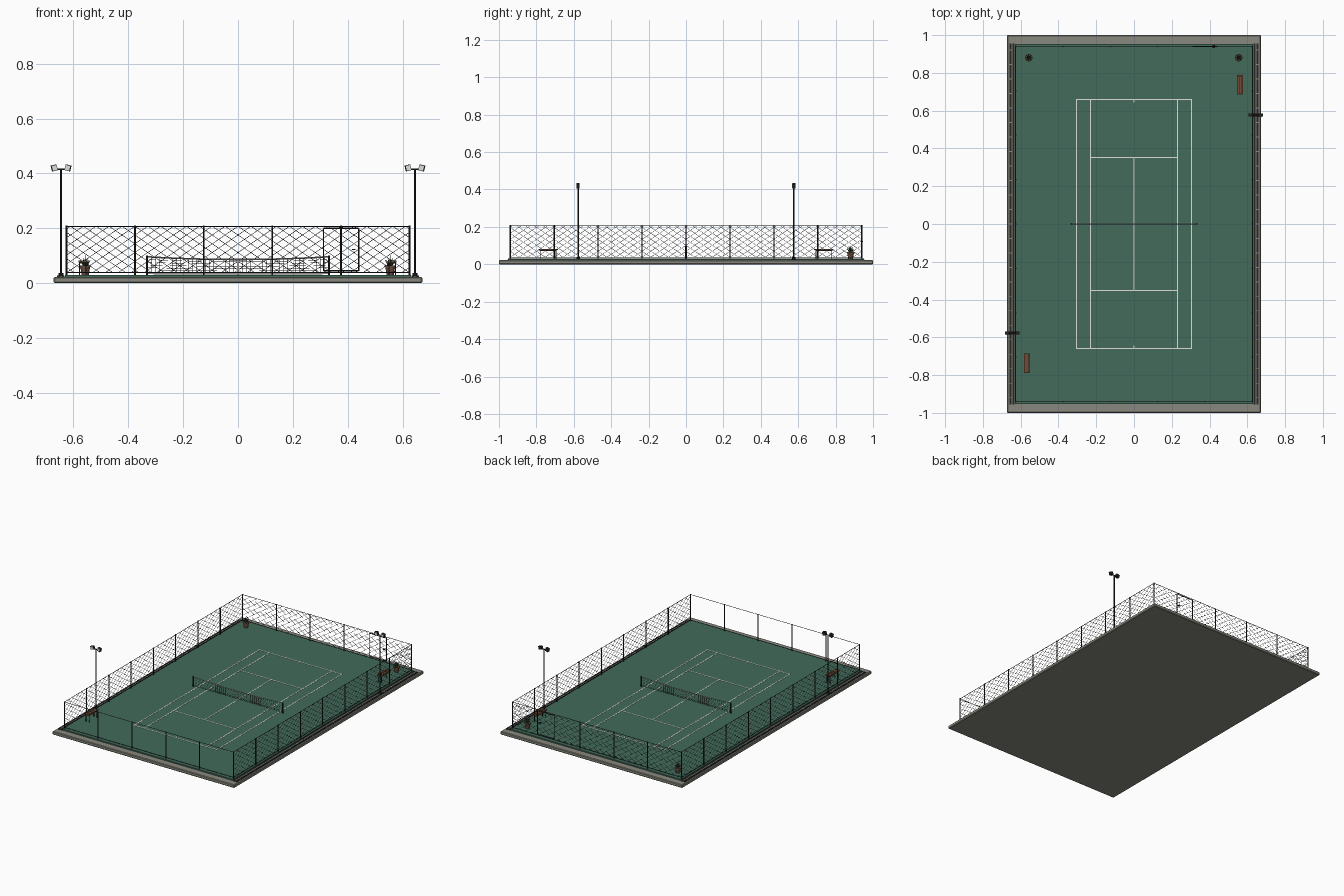
import bpy, bmesh, math
from mathutils import Vector, Matrix

if "Cube" in bpy.data.objects:
    bpy.data.objects.remove(bpy.data.objects["Cube"])


def mat(name, c):
    m = bpy.data.materials.new(name)
    m.diffuse_color = (*c, 1)
    m.use_nodes = True
    m.node_tree.nodes["Principled BSDF"].inputs["Base Color"].default_value = m.diffuse_color
    return m


CONCRETE = mat("concrete grey", (0.25, 0.25, 0.21))
GREEN = mat("court green", (0.055, 0.145, 0.105))
WHITE = mat("line white", (0.75, 0.75, 0.70))
BLACK = mat("metal black", (0.018, 0.018, 0.018))
WIRE = mat("wire dark grey", (0.05, 0.05, 0.05))
WOOD = mat("bench wood", (0.16, 0.07, 0.035))
CLAY = mat("pot clay", (0.15, 0.08, 0.05))
LEAF = mat("leaf green", (0.03, 0.08, 0.04))
STEEL = mat("light steel", (0.4, 0.4, 0.38))


def finish(name, bm, material):
    me = bpy.data.meshes.new(name)
    bm.to_mesh(me)
    bm.free()
    me.materials.append(material)
    ob = bpy.data.objects.new(name, me)
    bpy.context.collection.objects.link(ob)
    return ob


def boxes(name, items, material, bevel=0):
    """items: (centre, size) or (centre, size, tilt about y)"""
    bm = bmesh.new()
    for it in items:
        tilt = it[2] if len(it) > 2 else 0
        M = Matrix.Translation(it[0]) @ Matrix.Rotation(tilt, 4, 'Y') @ Matrix.Diagonal((*it[1], 1))
        bmesh.ops.create_cube(bm, size=1, matrix=M)
    ob = finish(name, bm, material)
    if bevel:
        b = ob.modifiers.new("bevel", 'BEVEL')
        b.width = bevel
        b.segments = 1
    return ob


def rods(name, items, material, sides=4):
    """items: (start, end, radius[, end radius])"""
    bm = bmesh.new()
    for it in items:
        p, q = Vector(it[0]), Vector(it[1])
        d = q - p
        M = Matrix.Translation((p + q) / 2) @ d.to_track_quat('Z', 'Y').to_matrix().to_4x4()
        bmesh.ops.create_cone(bm, cap_ends=True, segments=sides, radius1=it[2],
                              radius2=it[-1], depth=d.length, matrix=M)
    return finish(name, bm, material)


FLOOR = 0.03

# base slab and court surface
boxes("base_slab", [((0, 0, 0.011), (1.344, 2.0, 0.022))], CONCRETE, 0.004)
boxes("court_surface", [((0, 0, 0.025), (1.26, 1.905, 0.01))], GREEN)

# side drains: dark channels with a steel strip and cross slats
drains, grates = [], []
for s in (-1, 1):
    for x in (0.638, 0.654):
        drains.append(((s * x, 0, 0.0235), (0.012, 1.91, 0.007)))
    grates.append(((s * 0.646, 0, 0.0235), (0.004, 1.91, 0.007)))
    for i in range(25):
        grates.append(((s * 0.652, -0.92 + i * 0.0767, 0.0245), (0.016, 0.004, 0.006)))
boxes("drain_channels", drains, BLACK)
boxes("drain_slats", grates, CONCRETE)

# painted court lines
W, Z, T = 0.006, FLOOR + 0.0005, 0.001
lines = [((0, 0, Z), (W, 0.70, T))]
for s in (-1, 1):
    lines += [((s * 0.305, 0, Z), (W, 1.32, T)),
              ((s * 0.23, 0, Z), (W, 1.32, T)),
              ((0, s * 0.66, Z), (0.616, W, T)),
              ((0, s * 0.352, Z), (0.466, W, T)),
              ((0, s * 0.65, Z), (W, 0.015, T))]
boxes("court_lines", lines, WHITE)

# fence posts
FX, FY, TOP = 0.625, 0.94, 0.207
posts = set()
for i in range(6):
    x = round(-FX + i * 0.25, 3)
    posts.add((x, -FY))
    if x != 0.375:
        posts.add((x, FY))
for i in range(9):
    for s in (-1, 1):
        posts.add((s * FX, round(-FY + i * 0.235, 3)))
posts = sorted(posts)
rods("fence_posts", [((x, y, FLOOR), (x, y, 0.21), 0.0034) for x, y in posts], BLACK, 8)

# fence rails
rails = []
for z in (0.038, TOP):
    for s in (-1, 1):
        rails.append(((-FX, s * FY, z), (FX, s * FY, z), 0.0016))
        rails.append(((s * FX, -FY, z), (s * FX, FY, z), 0.0016))
rods("fence_rails", rails, BLACK, 6)


# chain link: diagonal wires clipped to each wall
def chain_link(name, a, b, pitch=0.047, rise=0.68):
    a, b = Vector(a), Vector(b)
    L, H, z0 = (b - a).length, TOP - 0.038, 0.038
    u = (b - a) / L
    run = H / rise
    wires = []
    for k in range(-int(run / pitch) - 1, int(L / pitch) + 1):
        s0 = k * pitch
        lo, hi = max(0, s0), min(L, s0 + run)
        if hi - lo < 0.004:
            continue
        z1, z2 = z0 + (lo - s0) * rise, z0 + (hi - s0) * rise
        for flip in (False, True):
            p, q = (L - lo, L - hi) if flip else (lo, hi)
            wires.append((a + u * p + Vector((0, 0, z1)), a + u * q + Vector((0, 0, z2)), 0.0009))
    rods(name, wires, WIRE, 4)


chain_link("left_fence_mesh", (-FX, -FY, 0), (-FX, FY, 0))
chain_link("right_fence_mesh", (FX, -FY, 0), (FX, FY, 0))
chain_link("back_fence_mesh", (-FX, FY, 0), (FX, FY, 0))

# gate in the back fence
GA, GB, GZ = 0.312, 0.44, 0.20
rods("gate_frame", [((GA, FY, 0.045), (GA, FY, GZ), 0.0028), ((GB, FY, 0.045), (GB, FY, GZ), 0.0028),
                    ((GA, FY, GZ), (GB, FY, GZ), 0.0028), ((GA, FY, 0.045), (GB, FY, 0.045), 0.0022)], BLACK, 6)
boxes("gate_handle", [((0.422, FY, 0.122), (0.014, 0.014, 0.004))], BLACK)


# net, sagging to the middle
def net_top(x):
    return 0.086 + 0.010 * (x / 0.33) ** 2


rods("net_posts", [((s * 0.332, 0, FLOOR), (s * 0.332, 0, 0.1), 0.0042) for s in (-1, 1)], BLACK, 8)
N = 44
xs = [-0.33 + 0.66 * i / N for i in range(N + 1)]
cords = [((x, 0, 0.036), (x, 0, net_top(x)), 0.0006) for x in xs]
for j in range(6):
    f = j / 6
    for x, x2 in zip(xs[::4], xs[4::4]):
        cords.append(((x, 0, 0.036 + (net_top(x) - 0.036) * f),
                      (x2, 0, 0.036 + (net_top(x2) - 0.036) * f), 0.0006))
rods("net_cords", cords, WIRE, 4)
rods("net_tape", [((x, 0, net_top(x)), (x2, 0, net_top(x2)), 0.0028)
                  for x, x2 in zip(xs[::4], xs[4::4])], STEEL, 4)
boxes("net_centre_strap", [((0, 0, 0.058), (0.006, 0.003, 0.054))], WHITE)

# floodlights
for name, x, y in (("left", -0.645, -0.577), ("right", 0.645, 0.577)):
    rods(name + "_light_pole", [((x, y, 0.022), (x, y, 0.418), 0.0036),
                                ((x, y, 0.022), (x, y, 0.037), 0.009),
                                ((x - 0.028, y, 0.415), (x + 0.028, y, 0.415), 0.0025)], BLACK, 8)
    heads, lenses = [], []
    for s in (-1, 1):
        heads.append(((x + s * 0.025, y, 0.42), (0.022, 0.016, 0.022), s * 0.25))
        lenses.append(((x + s * 0.023, y - 0.0085, 0.42), (0.017, 0.002, 0.018), s * 0.25))
    boxes(name + "_light_heads", heads, BLACK)
    boxes(name + "_light_lenses", lenses, WHITE)

# benches
for name, x, y in (("left", -0.566, -0.737), ("right", 0.562, 0.737)):
    boxes(name + "_bench_seat", [((x + d, y, 0.079), (0.0095, 0.104, 0.007)) for d in (-0.011, 0, 0.011)], WOOD)
    legs = [((x, y, 0.0735), (0.028, 0.09, 0.004))]
    for s in (-1, 1):
        legs += [((x + d, y + s * 0.042, 0.052), (0.004, 0.004, 0.044)) for d in (-0.012, 0.012)]
    boxes(name + "_bench_frame", legs, BLACK)

# potted plants
for name, x in (("left", -0.557), ("right", 0.555)):
    y = 0.88
    rods(name + "_pot", [((x, y, FLOOR), (x, y, 0.06), 0.013, 0.018),
                         ((x, y, 0.058), (x, y, 0.065), 0.020)], CLAY, 12)
    leaves = [((x, y, 0.062), (x, y, 0.102), 0.004, 0.0005)]
    for ring, (r, h, n) in enumerate(((0.019, 0.084, 8), (0.010, 0.095, 6))):
        for i in range(n):
            t = 2 * math.pi * (i + 0.5 * ring) / n
            leaves.append(((x + 0.003 * math.cos(t), y + 0.003 * math.sin(t), 0.062),
                           (x + r * math.cos(t), y + r * math.sin(t), h), 0.004, 0.0005))
    rods(name + "_plant_leaves", leaves, LEAF, 4)
